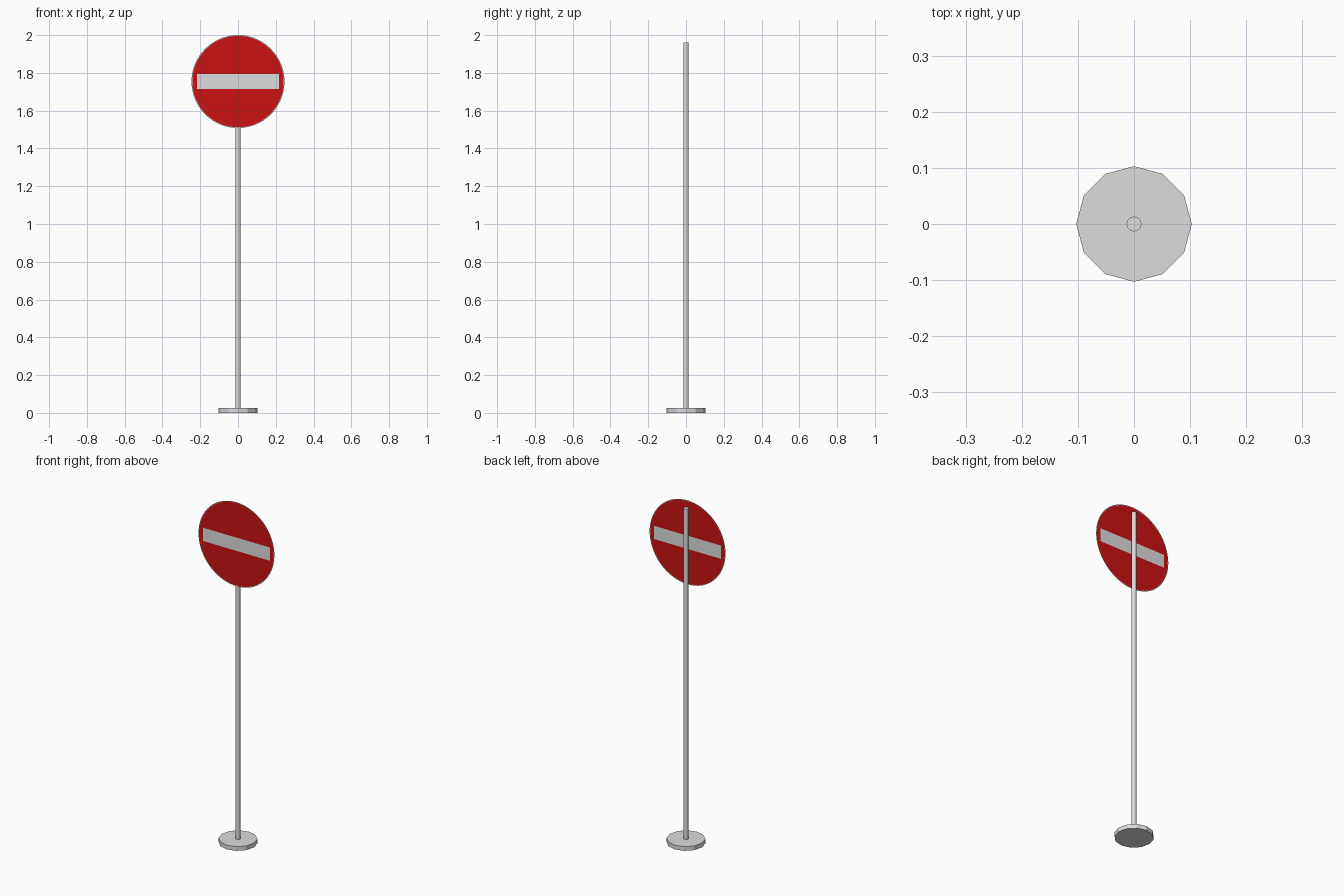
import bpy, bmesh
from mathutils import Matrix, Vector

if "Cube" in bpy.data.objects:
    bpy.data.objects.remove(bpy.data.objects["Cube"])


def material(name, rgb):
    m = bpy.data.materials.new(name)
    m.diffuse_color = (*rgb, 1)
    m.use_nodes = True
    m.node_tree.nodes["Principled BSDF"].inputs["Base Color"].default_value = m.diffuse_color
    return m


grey = material("light grey", (0.72, 0.72, 0.72))
red = material("sign red", (0.6, 0.006, 0.006))


def add_object(name, bm, mats):
    mesh = bpy.data.meshes.new(name)
    bm.to_mesh(mesh)
    bm.free()
    for m in mats:
        mesh.materials.append(m)
    obj = bpy.data.objects.new(name, mesh)
    bpy.context.collection.objects.link(obj)
    return obj


def cylinder(name, radius, z0, z1, sides):
    bm = bmesh.new()
    bmesh.ops.create_cone(bm, cap_ends=True, segments=sides, radius1=radius,
                          radius2=radius, depth=z1 - z0,
                          matrix=Matrix.Translation((0, 0, (z0 + z1) / 2)))
    return add_object(name, bm, [grey])


# Round foot and upright pole
cylinder("base", 0.103, 0, 0.025, 12)
cylinder("pole", 0.0135, 0.025, 1.96, 12)

# Thin sign disc just in front of the pole, facing -y
R, CZ, Y = 0.246, 1.754, -0.0145
BAR_X, BAR_Z = 0.217, 0.039
bm = bmesh.new()
bmesh.ops.create_circle(bm, cap_ends=True, segments=64, radius=R)
bmesh.ops.rotate(bm, verts=bm.verts, matrix=Matrix.Rotation(1.5707963, 3, 'X'))

# Narrow pale rim
rim = bmesh.ops.inset_region(bm, faces=bm.faces[:], thickness=0.004,
                             use_boundary=True)["faces"]
for f in rim:
    f.material_index = 1

# Cut the bar outline into the red field
for co, no in (((0, 0, BAR_Z), (0, 0, 1)), ((0, 0, -BAR_Z), (0, 0, 1)),
               ((BAR_X, 0, 0), (1, 0, 0)), ((-BAR_X, 0, 0), (1, 0, 0))):
    bmesh.ops.bisect_plane(bm, geom=bm.verts[:] + bm.edges[:] + bm.faces[:],
                           plane_co=Vector(co), plane_no=Vector(no))
for f in bm.faces:
    c = f.calc_center_median()
    if abs(c.x) < BAR_X and abs(c.z) < BAR_Z:
        f.material_index = 1

bmesh.ops.translate(bm, verts=bm.verts, vec=(0, Y, CZ))
add_object("sign_disc", bm, [red, grey])
